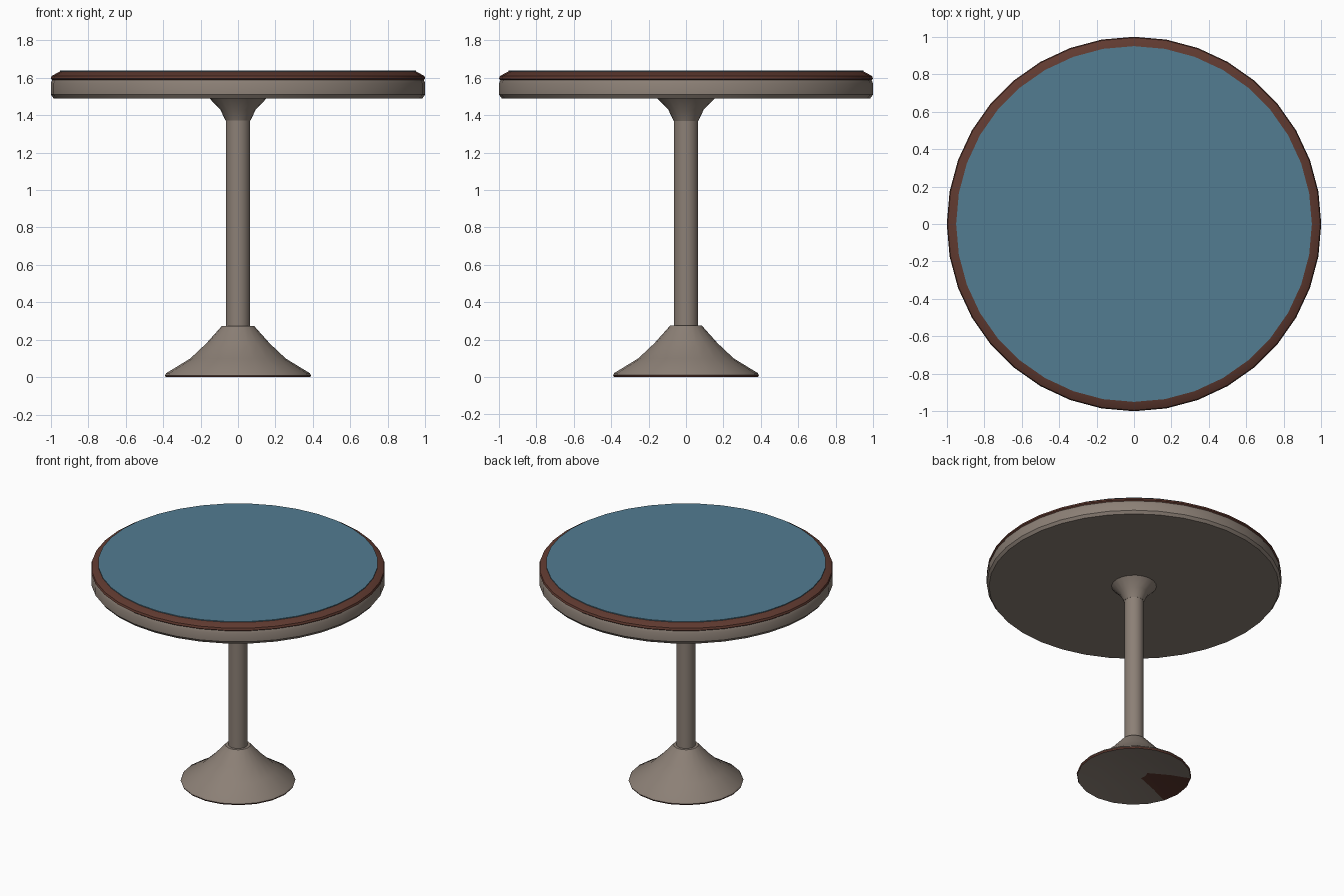
import bpy, bmesh, math

if "Cube" in bpy.data.objects:
    bpy.data.objects.remove(bpy.data.objects["Cube"])


def material(name, rgb):
    """Flat colour given as sRGB 0-255, stored as linear."""
    m = bpy.data.materials.new(name)
    lin = [((c / 255 + 0.055) / 1.055) ** 2.4 for c in rgb]
    m.diffuse_color = (*lin, 1)
    m.use_nodes = True
    m.node_tree.nodes["Principled BSDF"].inputs["Base Color"].default_value = m.diffuse_color
    return m


GREY = material("warm grey metal", (140, 128, 118))
BROWN = material("dark brown", (96, 58, 48))
BLUE = material("dull blue", (82, 124, 145))


def lathe(name, profile, sides, mats, rule=None, cap_bottom=True, cap_top=True):
    """Spin (radius, z) points, listed bottom to top, round the z axis."""
    bm = bmesh.new()
    rings = []
    for r, z in profile:
        rings.append([bm.verts.new((r * math.cos(2 * math.pi * i / sides),
                                    r * math.sin(2 * math.pi * i / sides), z))
                      for i in range(sides)])
    for a, b in zip(rings, rings[1:]):
        for i in range(sides):
            j = (i + 1) % sides
            bm.faces.new((a[i], a[j], b[j], b[i]))
    if cap_bottom:
        bm.faces.new(rings[0][::-1])
    if cap_top:
        bm.faces.new(rings[-1])
    bm.normal_update()
    if rule:
        for f in bm.faces:
            f.material_index = rule(f)
    me = bpy.data.meshes.new(name)
    bm.to_mesh(me)
    bm.free()
    for m in mats:
        me.materials.append(m)
    ob = bpy.data.objects.new(name, me)
    bpy.context.collection.objects.link(ob)
    bpy.ops.object.select_all(action='DESELECT')
    ob.select_set(True)
    bpy.context.view_layer.objects.active = ob
    bpy.ops.object.shade_smooth_by_angle(angle=math.radians(35))
    return ob


# Table top: grey apron, brown bevelled edge, blue surface
lathe("tabletop_apron", [(0.985, 1.49), (1.0, 1.51), (1.0, 1.57), (0.992, 1.588)], 36, [GREY])
lathe("tabletop_edge", [(0.992, 1.588), (1.0, 1.595), (0.995, 1.61), (0.95, 1.633)], 36, [BROWN],
      cap_bottom=False)
lathe("tabletop_surface", [(0.95, 1.632), (0.95, 1.639)], 36, [BLUE])

# Pedestal: column with flared collar under the top
lathe("column", [(0.065, 0.26), (0.065, 1.37)], 20, [GREY])
lathe("collar", [(0.066, 1.37), (0.095, 1.43), (0.155, 1.492)], 20, [GREY])


# Foot: flared cone, shallow hollow underside with a rusty patch and rim
def foot_colour(f):
    c = f.calc_center_median()
    if f.normal.z < -0.5:
        a = math.degrees(math.atan2(c.y, c.x)) % 360
        return 1 if 148 < a < 195 and math.hypot(c.x, c.y) > 0.1 else 0
    return 1 if c.z < 0.01 else 0


lathe("foot", [(0.09, 0.03), (0.25, 0.02), (0.385, 0.0), (0.39, 0.01), (0.383, 0.022),
               (0.255, 0.10), (0.17, 0.18), (0.085, 0.275)],
      20, [GREY, BROWN], foot_colour)
